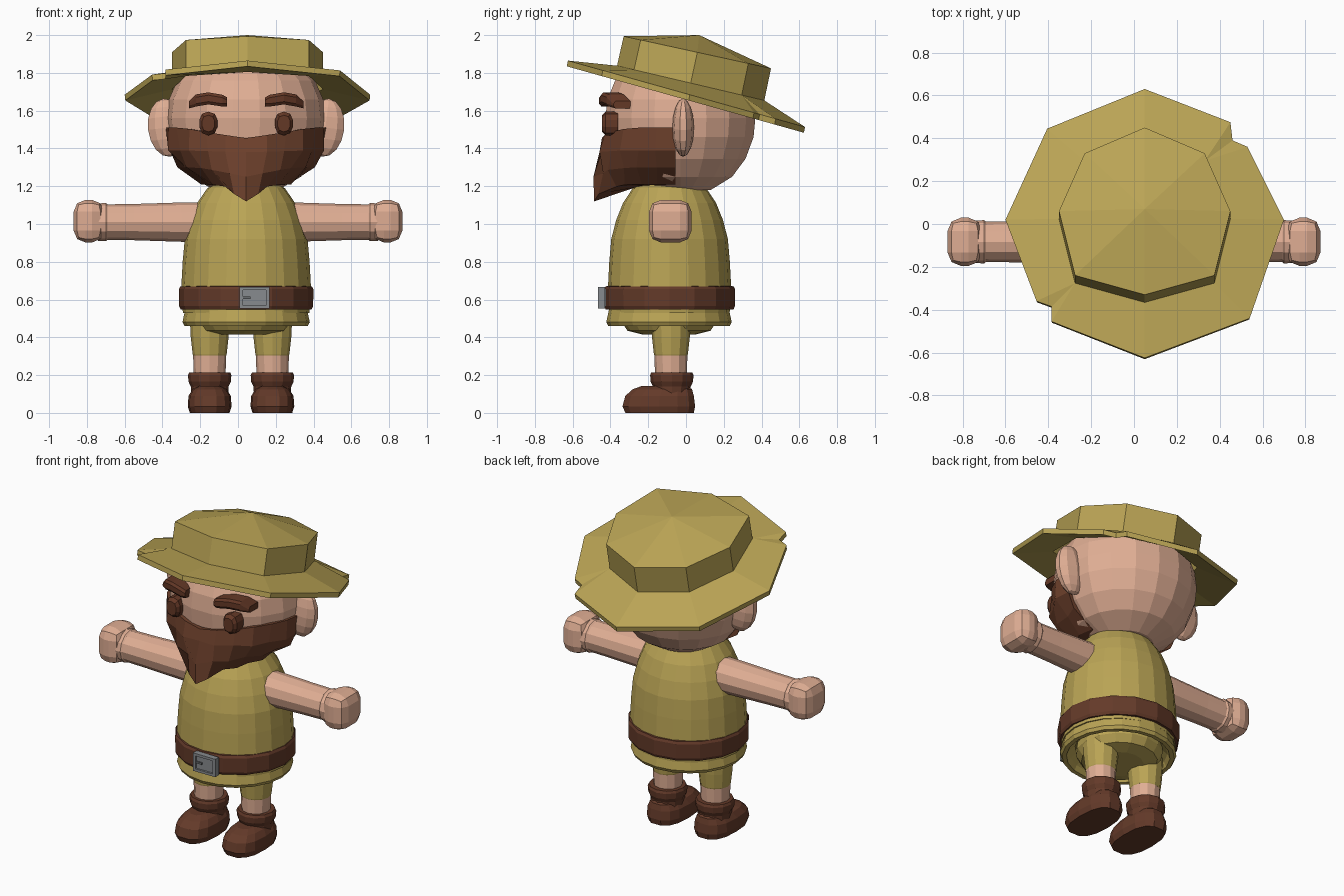
import bpy, bmesh, math
from mathutils import Vector, Matrix

if "Cube" in bpy.data.objects:
    bpy.data.objects.remove(bpy.data.objects["Cube"])


def material(name, r, g, b):
    m = bpy.data.materials.new(name)
    lin = [(c / 255 / 12.92) if c < 11 else ((c / 255 + 0.055) / 1.055) ** 2.4 for c in (r, g, b)]
    m.diffuse_color = (*lin, 1)
    m.use_nodes = True
    m.node_tree.nodes["Principled BSDF"].inputs["Base Color"].default_value = m.diffuse_color
    return m


SKIN = material("skin", 224, 174, 148)
OLIVE = material("olive cloth", 186, 164, 85)
BEARD = material("beard brown", 112, 66, 45)
LEATHER = material("leather brown", 100, 58, 41)
DARK = material("brow brown", 100, 56, 38)
GREY = material("buckle grey", 135, 139, 142)
PIN = material("buckle dark grey", 105, 108, 111)


def finish(name, bm, *mats):
    bmesh.ops.recalc_face_normals(bm, faces=bm.faces)
    me = bpy.data.meshes.new(name)
    bm.to_mesh(me)
    bm.free()
    for m in mats:
        me.materials.append(m)
    ob = bpy.data.objects.new(name, me)
    bpy.context.collection.objects.link(ob)
    return ob


def loft(name, rings, mat, closed=True, caps=True):
    """Skin a list of point rings."""
    bm = bmesh.new()
    rows = [[bm.verts.new(p) for p in ring] for ring in rings]
    n = len(rows[0])
    for a, b in zip(rows, rows[1:]):
        for i in range(n if closed else n - 1):
            j = (i + 1) % n
            bm.faces.new((a[i], a[j], b[j], b[i]))
    if caps:
        bm.faces.new(rows[0])
        bm.faces.new(rows[-1])
    return finish(name, bm, mat)


def lathe(name, profile, centre, mat, n=16, ratio=1.0, axis="Z", caps=True):
    """Turn (radius, height) pairs round an axis."""
    cx, cy, cz = centre
    rings = []
    for r, h in profile:
        ring = []
        for i in range(n):
            t = math.tau * i / n
            u, v = r * math.cos(t), r * ratio * math.sin(t)
            ring.append((cx + u, cy + v, cz + h) if axis == "Z" else (cx + h, cy + u, cz + v))
        rings.append(ring)
    return loft(name, rings, mat, caps=caps)


def box(name, centre, size, mat, bevel=0.0, segs=2):
    bm = bmesh.new()
    bmesh.ops.create_cube(bm, size=1, matrix=Matrix.Translation(centre) @ Matrix.Diagonal((*size, 1)))
    if bevel:
        bmesh.ops.bevel(bm, geom=bm.edges[:], offset=bevel, segments=segs, profile=0.5, affect="EDGES")
    return finish(name, bm, mat)


def ball(name, centre, radii, mat, u=16, v=10, tilt=0.0):
    bm = bmesh.new()
    mat4 = Matrix.Translation(centre) @ Matrix.Rotation(tilt, 4, "Y") @ Matrix.Diagonal((*radii, 1))
    bmesh.ops.create_uvsphere(bm, u_segments=u, v_segments=v, radius=1, matrix=mat4)
    return finish(name, bm, mat)


MX = 0.043  # middle of head and torso

# Torso: shirt, hollow hem, pelvis, belt
lathe("shirt", [(.335, .53), (.343, .67), (.336, .80), (.325, .92), (.298, 1.02), (.26, 1.11),
                (.205, 1.19), (.12, 1.24)], (MX, -.087, 0), OLIVE, 20, .95)
lathe("shirt_hem", [(.25, .52), (.285, .49), (.30, .46), (.326, .46), (.337, .48), (.32, .56)],
      (MX, -.09, 0), OLIVE, 20, .985)
lathe("pelvis", [(.14, .415), (.22, .435), (.25, .48), (.25, .55)], (.035, -.09, 0), OLIVE, 16)
lathe("belt", [(.32, .55), (.347, .548), (.355, .565), (.356, .655), (.348, .67), (.32, .672)],
      (MX, -.087, 0), LEATHER, 16, .975)

# Buckle: backing plate, four frame bars and a pin
box("buckle_plate", (.087, -.438, .61), (.14, .03, .095), GREY)
for s in (-1, 1):
    box("buckle_side", (.087 + s * .07, -.447, .61), (.018, .036, .112), GREY)
    box("buckle_bar", (.087, -.447, .61 + s * .049), (.155, .036, .016), GREY)
box("buckle_pin", (.042, -.455, .61), (.05, .012, .012), PIN)

# Arms and hands
for s, side in ((-1, "left"), (1, "right")):
    lathe(side + "_arm", [(.106, s * .15), (.104, s * .30), (.096, s * .55), (.094, s * .69),
                          (.101, s * .70), (.099, s * .74)], (0, -.083, 1.01), SKIN, 12, 1, "X")
    box(side + "_hand", (s * .79, -.083, 1.015), (.16, .225, .225), SKIN, .062, 2)

# Legs and boots
for x, side in ((-.15, "left"), (.182, "right")):
    lathe(side + "_trouser", [(.088, .305), (.09, .31), (.1, .40), (.105, .5)], (x, -.08, 0), OLIVE, 12)
    lathe(side + "_shin", [(.083, .18), (.088, .31)], (x, -.08, 0), SKIN, 12)
    lathe(side + "_boot_cuff", [(.098, .10), (.1, .14), (.112, .165), (.115, .20), (.108, .215), (.085, .215)],
          (x, -.075, 0), LEATHER, 12)
    # Foot: shrinking rounded outlines stacked upwards
    foot = []
    for z, w, front, back in ((0, .105, -.325, .045), (.035, .116, -.34, .052), (.09, .112, -.325, .045),
                              (.125, .09, -.285, .035), (.143, .055, -.235, .01)):
        mid, half = (front + back) / 2, (back - front) / 2
        ring = []
        for i in range(14):
            c, d = math.cos(math.tau * i / 14), math.sin(math.tau * i / 14)
            ring.append((x + w * math.copysign(abs(c) ** .75, c),
                         mid + half * math.copysign(abs(d) ** .8, d), z))
        foot.append(ring)
    loft(side + "_foot", foot, LEATHER)

# Head and ears
lathe("head", [(.17, 1.18), (.29, 1.25), (.365, 1.345), (.41, 1.46), (.42, 1.56), (.408, 1.66),
               (.365, 1.76), (.28, 1.84), (.15, 1.89)], (MX, -.03, 0), SKIN, 18, .96)
for s, side in ((-1, "left"), (1, "right")):
    ball(side + "_ear", (MX + s * .42, -.015, 1.51), (.105, .057, .155), SKIN, 10, 8, s * .12)

# Beard: half rings from ear to ear, pulled to a point at the chin
N = 12
rows = []
for a, b, z, lift, tip, wave in ((.36, .33, 1.45, .055, 0, 0), (.425, .39, 1.455, .055, 0, 0),
                                 (.415, .405, 1.38, .01, 0, .012), (.35, .40, 1.27, .03, -.02, -.014),
                                 (.235, .37, 1.19, .02, -.07, .012), (.09, .20, 1.20, 0, 0, 0)):
    row = []
    for i in range(N + 1):
        t = math.pi * (i / N - .5)
        chin = max(0, 1 - abs(t) / .55)
        k = wave * (1 if i % 2 else -1)
        row.append((MX + (a + k) * math.sin(t), -.055 - (b + k) * math.cos(t) + chin * tip * 1.05,
                    z + lift * min(1, abs(t) / .9) + chin * tip))
    rows.append(row)
beard_rings = [[r[i] for r in rows] for i in range(N + 1)]
loft("beard", beard_rings, BEARD)

# Eyes and eyebrows
for s, side in ((-1, "left"), (1, "right")):
    rings = []
    for k, y in ((1, -.36), (1, -.425), (.7, -.445)):
        rings.append([(MX + s * .2 + k * .049 * math.copysign(abs(math.cos(t)) ** .7, math.cos(t)), y,
                       1.532 + k * .063 * math.sin(t))
                      for t in (math.tau * (i + .5) / 10 for i in range(10))])
    loft(side + "_eye", rings, DARK)
    brow = []
    for dx, y, lo, hi in ((.10, -.452, 1.622, 1.67), (.125, -.46, 1.622, 1.684), (.20, -.45, 1.633, 1.697),
                          (.265, -.42, 1.622, 1.686), (.303, -.385, 1.612, 1.65)):
        x = MX + s * dx
        brow.append([(x, y + .012, lo), (x, y, lo + .015), (x, y, hi - .015), (x, y + .012, hi),
                     (x, y + .09, hi), (x, y + .09, lo)])
    loft(side + "_eyebrow", brow, DARK)

# Hat crown: tilted octagon with a shallow peak
HX = .05
crown_xy = [(0, -.33), (.325, -.24), (.40, .06), (.28, .33), (0, .45), (-.28, .33), (-.40, .06), (-.325, -.24)]
bm = bmesh.new()
top = [bm.verts.new((HX + x, y, 1.922 - .218 * y)) for x, y in crown_xy]
base = [bm.verts.new((HX + x, y - .036, 1.748 - .235 * (y - .036))) for x, y in crown_xy]
peak = bm.verts.new((HX, .07, 2.0))
for i in range(8):
    j = (i + 1) % 8
    bm.faces.new((base[i], base[j], top[j], top[i]))
    bm.faces.new((top[i], top[j], peak))
finish("hat_crown", bm, OLIVE)

# Hat brim: drooping ring with two notches, given thickness by lofting top and underside
outer = [(0, -.625), (.49, -.44), (.65, .02), (.48, .36), (.41, .39), (.40, .475), (0, .63), (-.455, .445),
         (-.65, .02), (-.505, -.36), (-.435, -.385), (-.435, -.455)]
inner = [crown_xy[i] for i in (0, 1, 2, 3, 3, 3, 4, 5, 6, 7, 7, 7)]
bm = bmesh.new()
rings = []
for pts, h, dy, k in ((inner, 1.752, -.036, 1), (outer, 1.69, 0, 1), (outer, 1.658, -.006, .995),
                      (inner, 1.718, -.04, 1)):
    slope = .235 if pts is inner else .28
    rings.append([bm.verts.new((HX + x * k, y + dy, h - slope * (y + dy))) for x, y in pts])
for a, b in zip(rings, rings[1:] + rings[:1]):
    for i in range(12):
        j = (i + 1) % 12
        bm.faces.new((a[i], a[j], b[j], b[i]))
bmesh.ops.remove_doubles(bm, verts=bm.verts[:], dist=.0005)
finish("hat_brim", bm, OLIVE)
